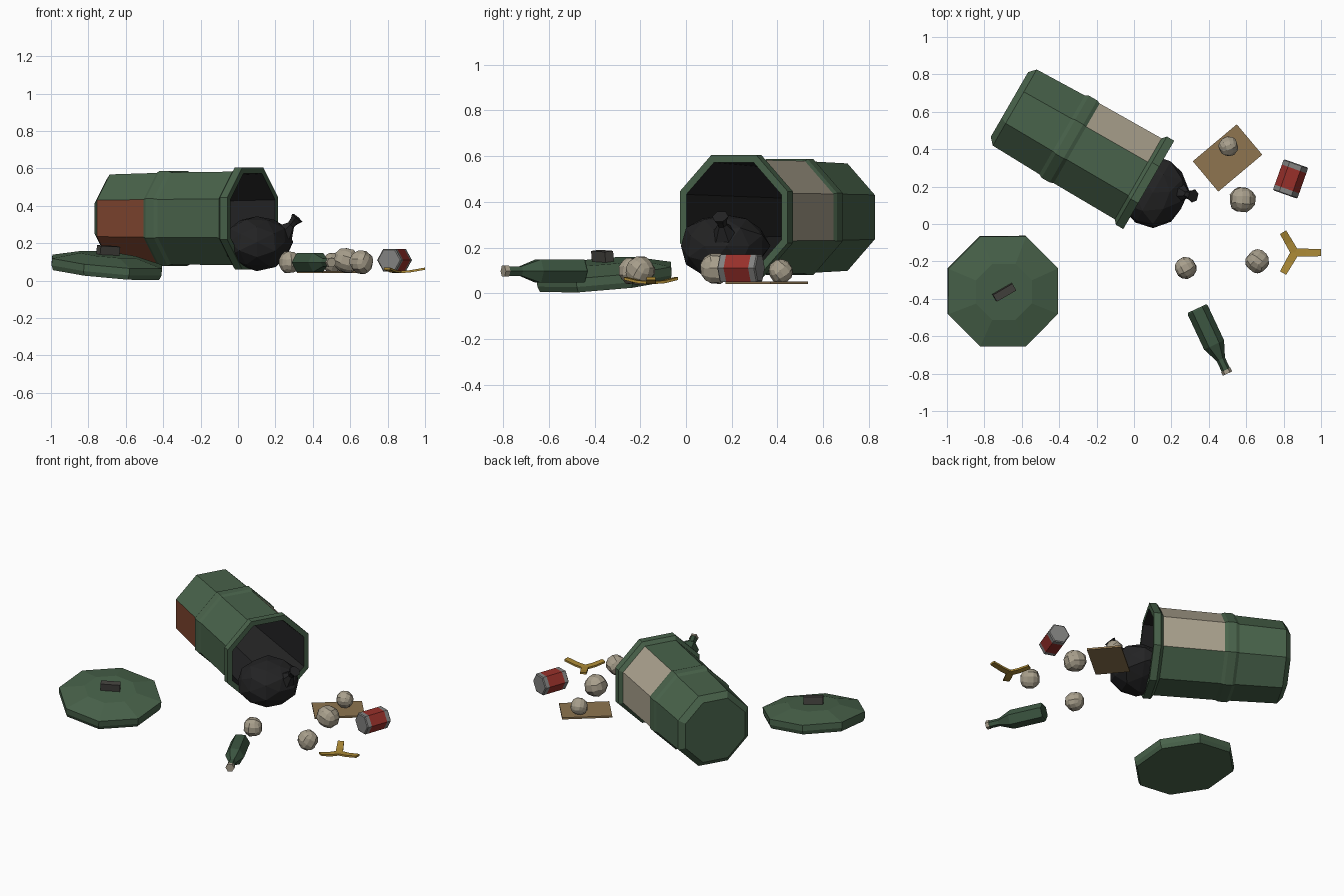
import bpy, bmesh, math, random
from mathutils import Matrix, Vector

if "Cube" in bpy.data.objects:
    bpy.data.objects.remove(bpy.data.objects["Cube"])

random.seed(4)


def material(name, r, g, b):
    m = bpy.data.materials.new(name)
    lin = [((c / 255 + 0.055) / 1.055) ** 2.4 for c in (r, g, b)]
    m.diffuse_color = (*lin, 1)
    m.use_nodes = True
    m.node_tree.nodes["Principled BSDF"].inputs["Base Color"].default_value = m.diffuse_color
    return m


GREEN = material("bin green", 72, 98, 74)
RUST = material("rust", 124, 68, 46)
BEIGE = material("pale beige", 168, 159, 140)
BLACK = material("bag black", 35, 35, 36)
CARD = material("cardboard", 142, 117, 80)
RED = material("can red", 152, 48, 42)
SILVER = material("can silver", 130, 130, 128)
YELLOW = material("peel yellow", 172, 138, 54)
GREY = material("handle grey", 68, 66, 62)
GLASS = material("bottle green", 60, 86, 65)


def finish(bm, name, mats, matrix=Matrix()):
    """Turn a bmesh into a placed, flat-shaded object."""
    bmesh.ops.recalc_face_normals(bm, faces=bm.faces)
    me = bpy.data.meshes.new(name)
    bm.to_mesh(me)
    bm.free()
    for m in mats:
        me.materials.append(m)
    ob = bpy.data.objects.new(name, me)
    ob.matrix_world = matrix
    bpy.context.collection.objects.link(ob)
    return ob


def lying(loc, angle):
    """Frame whose z axis lies level at the given heading, with y up."""
    a = math.radians(angle)
    d, up = Vector((math.cos(a), math.sin(a), 0)), Vector((0, 0, 1))
    rot = Matrix((up.cross(d), up, d)).transposed().to_4x4()
    return Matrix.Translation(loc) @ rot


def prism(name, profile, sides, phase, mats, rule, matrix):
    """Loft polygons (height, apothem) along z; rule(band, side) picks the colour."""
    bm = bmesh.new()
    rings = []
    for z, a in profile:
        r = a / math.cos(math.pi / sides)
        rings.append([bm.verts.new((r * math.cos((k + phase) * math.tau / sides),
                                    r * math.sin((k + phase) * math.tau / sides), z))
                      for k in range(sides)])
    for i in range(len(rings) - 1):
        for k in range(sides):
            j = (k + 1) % sides
            f = bm.faces.new((rings[i][k], rings[i][j], rings[i + 1][j], rings[i + 1][k]))
            f.material_index = rule(i, k)
    for ring, band in ((rings[0], -1), (rings[-1], len(rings))):
        bm.faces.new(ring).material_index = rule(band, -1)
    return finish(bm, name, mats, matrix)


def box(name, size, mat, matrix):
    bm = bmesh.new()
    bmesh.ops.create_cube(bm, size=1)
    bmesh.ops.scale(bm, vec=size, verts=bm.verts)
    return finish(bm, name, [mat], matrix)


# Bin: octagonal shell with bevelled base, middle ring, rim and hollow inside
def bin_rule(band, side):
    if band >= 9:
        return 3
    if band == 1 and side in (4, 5):
        return 1
    if band == 5 and side in (0, 1):
        return 2
    return 0


bin_profile = [(0, .2), (.033, .235), (.325, .243), (.345, .2535), (.395, .2535),
               (.415, .246), (.795, .25), (.815, .2725), (.86, .2725),
               (.86, .24), (.06, .2)]
prism("bin", bin_profile, 8, -.5, [GREEN, RUST, BEIGE, BLACK], bin_rule,
      lying((-.666, .639, .333), -30))

# Lid: shallow tilted octagon with a raised centre and a handle
normal = Vector((.093, -.085, 1)).normalized()
tilt = Matrix.Translation((-.705, -.355, .04)) @ \
    Vector((0, 0, 1)).rotation_difference(normal).to_matrix().to_4x4()
prism("lid", [(0, .285), (.025, .295), (.062, .295), (.1, .15)], 8, -.5, [GREEN],
      lambda b, s: 0, tilt)
box("lid_handle", (.12, .042, .055), GREY,
    tilt @ Matrix.Translation((0, 0, .119)) @ Matrix.Rotation(math.radians(30), 4, 'Z'))

# Rubbish bag: crumpled ball spilling from the mouth, with a tied neck
bm = bmesh.new()
bmesh.ops.create_icosphere(bm, subdivisions=2, radius=1)
for v in bm.verts:
    v.co *= random.uniform(.9, 1.06)
    v.co = Vector((v.co.x * .195, v.co.y * .15, v.co.z * .185))
finish(bm, "rubbish_bag", [BLACK], lying((.1, .168, .207), -30))
neck_dir = Vector((.08, -.02, .09))
neck = Matrix.Translation((.245, .168, .255)) @ neck_dir.to_track_quat('Z', 'Y').to_matrix().to_4x4()
prism("bag_neck", [(0, .05), (.06, .018), (.085, .022), (.11, .032)], 6, 0, [BLACK],
      lambda b, s: 0, neck)

# Crumpled paper balls
for i, (x, y, z, r) in enumerate([(.275, -.235, .098, .06), (.58, .13, .108, .07),
                                  (.66, -.2, .099, .063), (.505, .415, .096, .053)]):
    bm = bmesh.new()
    bmesh.ops.create_cube(bm, size=2)
    bmesh.ops.subdivide_edges(bm, edges=bm.edges[:], cuts=2, use_grid_fill=True)
    for v in bm.verts:
        v.co = v.co.normalized() * r * random.uniform(.96, 1.06)
    finish(bm, f"paper_ball_{i + 1}", [BEIGE],
           Matrix.Translation((x, y, z)) @ Matrix.Rotation(.5 + i, 4, 'Z')
           @ Matrix.Rotation(.3 * i, 4, 'X'))

# Cardboard sheet
box("cardboard_sheet", (.307, .212, .012), CARD,
    Matrix.Translation((.5, .353, .046)) @ Matrix.Rotation(math.radians(40), 4, 'Z'))

# Drink can: hexagonal, silver ends
prism("drink_can", [(-.088, .054), (-.083, .06), (-.057, .06), (.057, .06), (.083, .06), (.088, .054)],
      6, 0, [SILVER, RED], lambda b, s: int(b == 2), lying((.837, .241, .11), -109.5))

# Bottle: hexagonal body, shoulder, neck and pale mouth
prism("bottle", [(0, .046), (.008, .051), (.215, .051), (.3, .021), (.362, .021), (.362, .024), (.384, .024)],
      6, 0, [GLASS, BEIGE], lambda b, s: int(b >= 4), lying((.337, -.452, .097), -64.9))

# Fruit peel: three strips that curl up from the centre
bm = bmesh.new()
for k in range(3):
    turn = Matrix.Rotation(k * math.tau / 3, 3, 'Z')
    length = .14 if k == 0 else .126
    sections = []
    for t, z, w in ((0, .046, .022), (.06, .05, .021), (length, .064, .019)):
        sections.append([bm.verts.new(turn @ Vector((t, sy * w, z + sz * .006)))
                         for sy, sz in ((-1, -1), (1, -1), (1, 1), (-1, 1))])
    for a, b in zip(sections, sections[1:]):
        for j in range(4):
            bm.faces.new((a[j], a[(j + 1) % 4], b[(j + 1) % 4], b[j]))
    bm.faces.new(sections[0])
    bm.faces.new(sections[-1])
finish(bm, "fruit_peel", [YELLOW], Matrix.Translation((.86, -.153, 0)))
